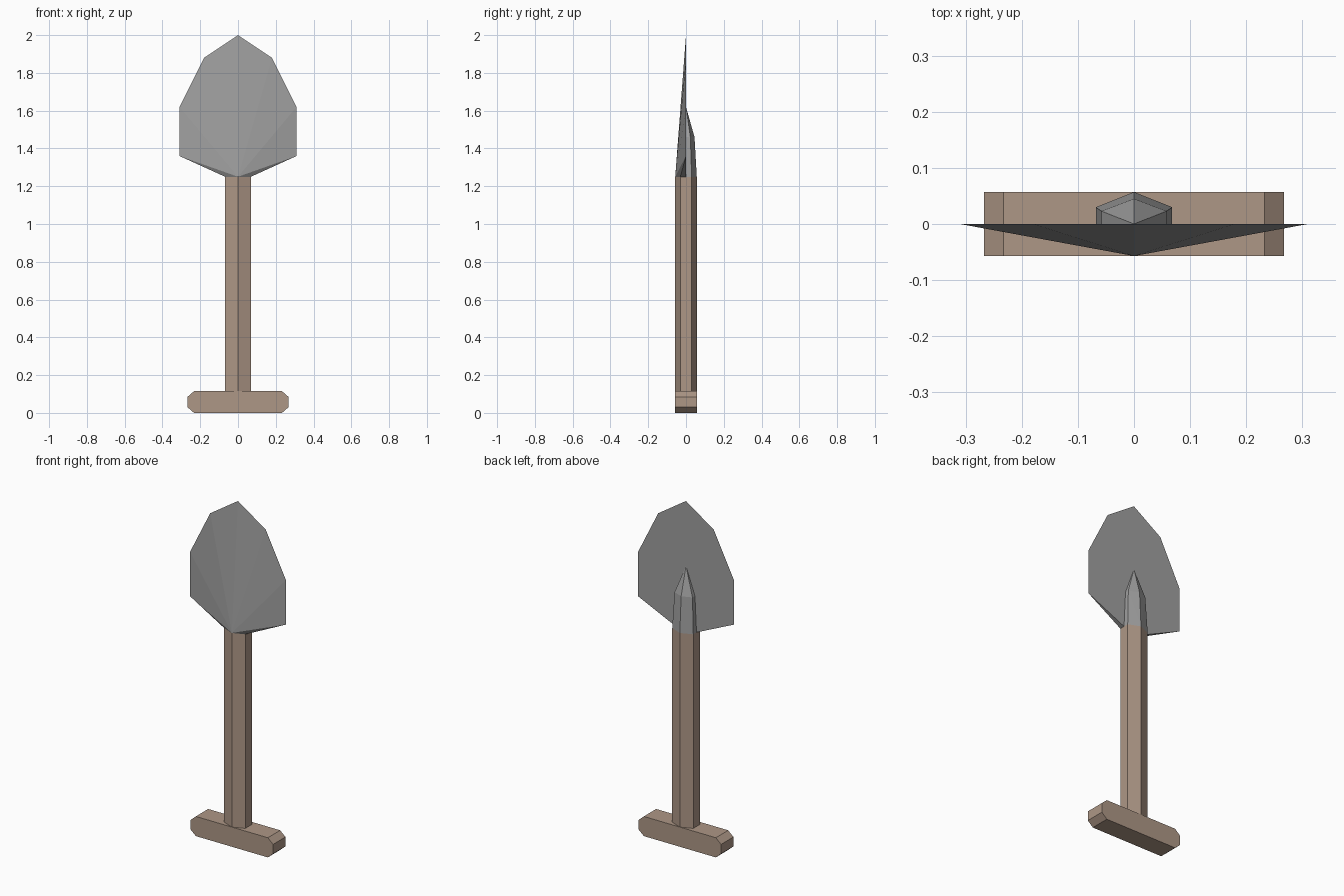
import bpy, bmesh

cube = bpy.data.objects.get("Cube")
if cube:
    bpy.data.objects.remove(cube, do_unlink=True)


def material(name, rgb):
    m = bpy.data.materials.new(name)
    m.use_nodes = True
    colour = (*rgb, 1.0)
    m.diffuse_color = colour
    bsdf = next(n for n in m.node_tree.nodes if n.type == "BSDF_PRINCIPLED")
    bsdf.inputs["Base Color"].default_value = colour
    return m


def finish(name, bm, mat):
    bmesh.ops.recalc_face_normals(bm, faces=bm.faces)
    mesh = bpy.data.meshes.new(name)
    bm.to_mesh(mesh)
    bm.free()
    mesh.materials.append(mat)
    obj = bpy.data.objects.new(name, mesh)
    bpy.context.collection.objects.link(obj)
    return obj


def prism(name, profile, direction, mat):
    """Extrude a closed profile along a direction."""
    bm = bmesh.new()
    face = bm.faces.new([bm.verts.new(p) for p in profile])
    new = bmesh.ops.extrude_face_region(bm, geom=[face])["geom"]
    moved = [v for v in new if isinstance(v, bmesh.types.BMVert)]
    bmesh.ops.translate(bm, verts=moved, vec=direction)
    return finish(name, bm, mat)


def hull(name, half, mat):
    """Convex faceted solid from points mirrored across x."""
    bm = bmesh.new()
    for p in sorted({(s * x, y, z) for x, y, z in half for s in (1, -1)}):
        bm.verts.new(p)
    bmesh.ops.convex_hull(bm, input=bm.verts)
    return finish(name, bm, mat)


wood = material("weathered wood", (0.42, 0.31, 0.24))
steel = material("grey steel", (0.35, 0.35, 0.35))

RIDGE, SIDE, EDGE = 0.057, 0.068, 0.03   # hexagonal shaft section
GRIP_TOP, COLLAR = 0.115, 1.25

# Cross grip with chamfered ends
ends = [(0.233, 0), (0.267, 0.03), (0.267, 0.085), (0.233, GRIP_TOP)]
outline = ends + [(-x, z) for x, z in reversed(ends)]
prism("grip", [(x, -RIDGE, z) for x, z in outline], (0, 2 * RIDGE, 0), wood)

# Six-sided shaft
section = [(0, -RIDGE), (SIDE, -EDGE), (SIDE, EDGE),
           (0, RIDGE), (-SIDE, EDGE), (-SIDE, -EDGE)]
prism("shaft", [(x, y, GRIP_TOP) for x, y in section],
      (0, 0, COLLAR - GRIP_TOP), wood)

# Blade: flat back, front facets fanning from the collar
hull("blade", [(0, 0, 2.0), (0.18, 0, 1.88), (0.31, 0, 1.62),
               (0.31, 0, 1.36), (SIDE, 0, COLLAR),
               (SIDE, -EDGE, COLLAR), (0, -RIDGE, COLLAR)], steel)

# Socket tapering to a point on the back of the blade
hull("socket", [(SIDE, 0, COLLAR), (SIDE, EDGE, COLLAR), (0, RIDGE, COLLAR),
                (0.058, 0, 1.46), (0.058, 0.023, 1.46), (0, 0.045, 1.46),
                (0, 0, 1.62)], steel)
